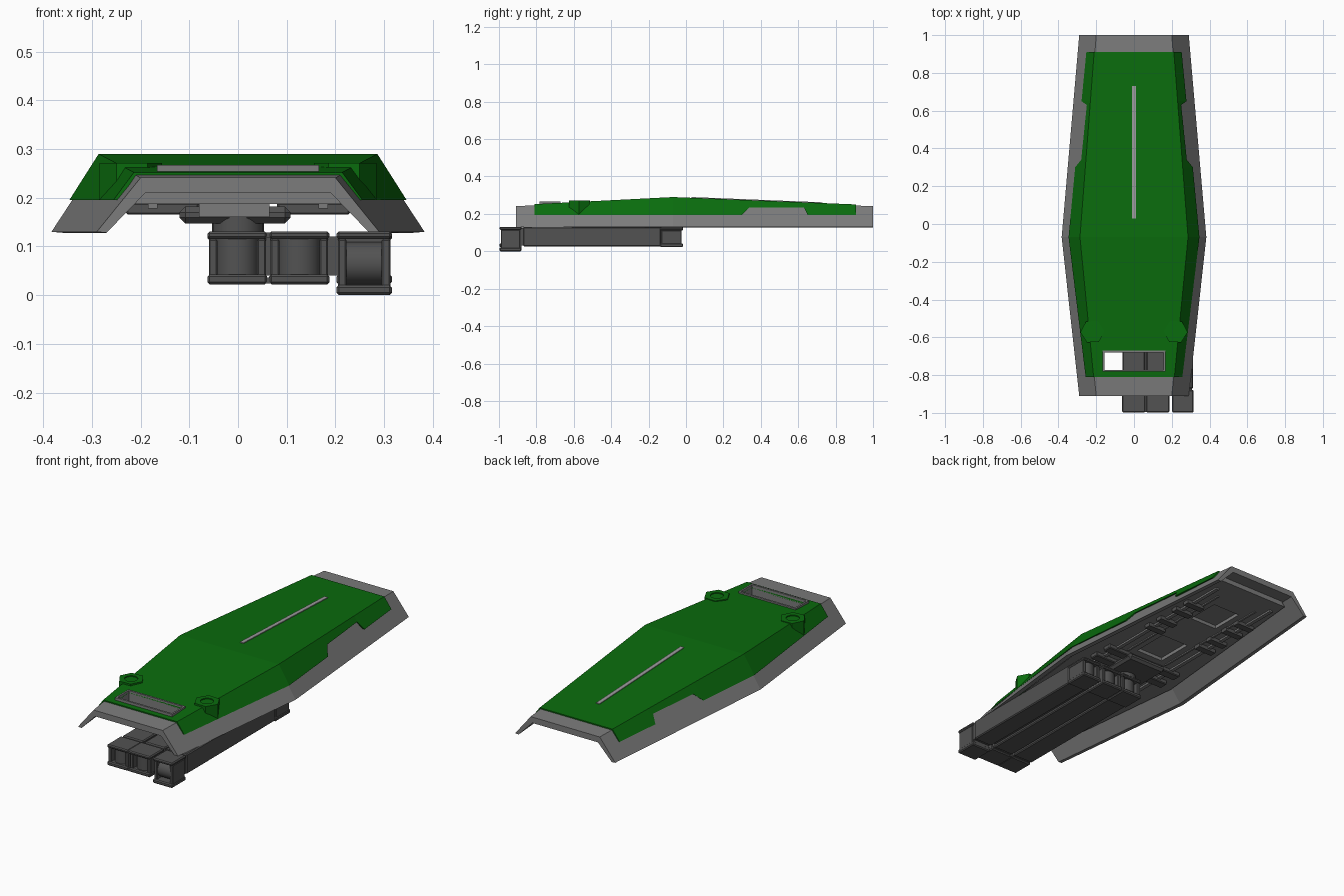
import bpy, bmesh, math
from mathutils import Matrix, Vector

if "Cube" in bpy.data.objects:
    bpy.data.objects.remove(bpy.data.objects["Cube"])


def material(name, r, g, b):
    m = bpy.data.materials.new(name)
    m.diffuse_color = (r, g, b, 1)
    m.use_nodes = True
    m.node_tree.nodes["Principled BSDF"].inputs["Base Color"].default_value = m.diffuse_color
    return m


green = material("green_paint", 0.003, 0.15, 0.004)
mid = material("mid_grey", 0.2, 0.2, 0.2)
dark = material("dark_grey", 0.085, 0.085, 0.085)


def finish(name, bm, mat):
    bmesh.ops.recalc_face_normals(bm, faces=bm.faces[:])
    me = bpy.data.meshes.new(name)
    bm.to_mesh(me)
    bm.free()
    ob = bpy.data.objects.new(name, me)
    bpy.context.collection.objects.link(ob)
    me.materials.append(mat)
    return ob


def box(name, x0, x1, y0, y1, z0, z1, bevel=0, mat=dark):
    bm = bmesh.new()
    m = Matrix.Translation(((x0 + x1) / 2, (y0 + y1) / 2, (z0 + z1) / 2)) @ \
        Matrix.Diagonal((x1 - x0, y1 - y0, z1 - z0, 1))
    bmesh.ops.create_cube(bm, size=1, matrix=m)
    if bevel:
        bmesh.ops.bevel(bm, geom=bm.edges[:], offset=bevel, segments=1, affect='EDGES')
    return finish(name, bm, mat)


def cyl(name, loc, r, h, n, axis='Z', mat=dark, smooth=True, spin=0):
    bm = bmesh.new()
    rot = Matrix.Rotation(math.pi / 2, 4, 'Y') if axis == 'X' else Matrix.Rotation(spin, 4, 'Z')
    bmesh.ops.create_cone(bm, cap_ends=True, segments=n, radius1=r, radius2=r, depth=h,
                          matrix=Matrix.Translation(loc) @ rot)
    if smooth:
        for f in bm.faces:
            f.smooth = len(f.verts) == 4
        for e in bm.edges:
            e.smooth = e.calc_face_angle(0) < 0.7
    return finish(name, bm, mat)


def loft(name, sections, mat):
    """sections: (y, outer half profile, inner half profile), mirrored in x."""
    bm = bmesh.new()
    rings = []
    for y, outer, inner in sections:
        pts = outer + [(-x, z) for x, z in reversed(outer)] + \
            [(-x, z) for x, z in inner] + list(reversed(inner))
        rings.append([bm.verts.new((x, y, z)) for x, z in pts])
    n = len(rings[0])
    for a, b in zip(rings, rings[1:]):
        for i in range(n):
            j = (i + 1) % n
            bm.faces.new((a[i], a[j], b[j], b[i]))
    bm.faces.new(rings[0])
    bm.faces.new(rings[-1])
    return finish(name, bm, mat)


def cut(targets, cutter):
    cutter.hide_render = True
    cutter.data.materials.clear()
    for ob in targets:
        mod = ob.modifiers.new("cut", 'BOOLEAN')
        mod.operation, mod.solver, mod.object = 'DIFFERENCE', 'EXACT', cutter
        bpy.context.view_layer.objects.active = ob
        bpy.ops.object.modifier_apply(modifier=mod.name)
    bpy.data.objects.remove(cutter)


# shield frame: bent shell with a flat top and sloping sides
def end(y):
    return (y, [(0.29, 0.13), (0.20, 0.241)], [(0.27, 0.128), (0.19, 0.21)])


frame = loft("shield_frame", [
    end(-0.91),
    (-0.07, [(0.383, 0.13), (0.282, 0.284)], [(0.36, 0.128), (0.265, 0.25)]),
    end(1.0)], mid)

# green armour plate with a notch in each side
sections = []
for y, zb in [(-0.81, .195), (-0.07, .195), (0.30, .195), (0.34, .235),
              (0.63, .235), (0.65, .195), (0.91, .195)]:
    t = (0.91 + y) / 0.84 if y <= -0.07 else (1 - y) / 1.07
    xo, xt, zt = 0.29 + 0.093 * t, 0.20 + 0.082 * t, 0.241 + 0.043 * t
    xb = xt + (xo - xt) * (zt - zb) / (zt - 0.13)
    sections.append((y, [(xb + .006, zb), (xt + .004, zt + .006)],
                     [(xb - .006, zb), (xt - .006, zt - .006)]))
armour = loft("green_armour", sections, green)

# inner panel filling the underside
bm = bmesh.new()
outline = [(0.215, -0.86), (0.30, -0.07), (0.205, 0.93)]
outline += [(-x, y) for x, y in reversed(outline)]
face = bm.faces.new([bm.verts.new((x, y, 0.187)) for x, y in outline])
for v in bmesh.ops.extrude_face_region(bm, geom=[face])["geom"]:
    if isinstance(v, bmesh.types.BMVert):
        v.co += Vector((-0.02 if v.co.x > 0 else 0.02, 0, 0.025))
panel = finish("inner_panel", bm, mid)
for y0, y1 in [(0.54, 0.72), (0.12, 0.32)]:
    cut([panel], box("recess_cutter", -0.08, 0.08, y0, y1, 0.15, 0.205))

# viewing slot with raised rim, cut right through
rim = box("slot_rim", -0.166, 0.166, -0.782, -0.67, 0.20, 0.267, mat=mid)
cut([rim, frame, armour, panel], box("slot_cutter", -0.157, 0.157, -0.772, -0.68, 0.1, 0.4))

# centre strip lying along the sloping top
bm = bmesh.new()
bmesh.ops.create_cube(bm, size=1, matrix=Matrix.Diagonal((0.02, 0.70, 0.012, 1)))
for v in bm.verts:
    v.co.y += 0.38
    v.co.z += 0.245 + 0.043 * (1 - v.co.y) / 1.07
finish("centre_strip", bm, material("light_grey", 0.33, 0.33, 0.33))

# hexagonal bolts with round sockets
for s in (-1, 1):
    bolt = cyl("hex_bolt", (s * 0.22, -0.57, 0.233), 0.064, 0.076, 6, mat=green,
               smooth=False, spin=math.pi / 6 - s * 0.04)
    cut([bolt], cyl("socket_cutter", (s * 0.22, -0.57, 0.274), 0.032, 0.016, 16, smooth=False))

# rails, clips and arms on the underside
for s in (-1, 1):
    def side(name, a, b, *rest, mat=dark):
        box(name, min(s * a, s * b), max(s * a, s * b), *rest, mat=mat)
    side("long_rail", 0.165, 0.185, -0.60, 0.86, 0.178, 0.19, 0, mat=mid)
    side("inner_rail", 0.115, 0.125, 0.10, 0.80, 0.181, 0.19, 0, mat=mid)
    for y in (0.36, 0.45, 0.57, 0.66):
        side("rail_clip", 0.11, 0.215, y - 0.018, y + 0.018, 0.168, 0.19)
    for y in (-0.04, 0.06):
        side("mount_arm", 0.08, 0.23, y - 0.025, y + 0.025, 0.165, 0.19, 0.004)

# mount between panel and launcher
box("mount_base", -0.12, 0.108, -0.12, 0.10, 0.147, 0.182, 0.012)
box("mount_block", -0.08, 0.065, -0.16, 0.06, 0.16, 0.20, mat=mid)
cyl("mount_pivot", (0, -0.07, 0.14), 0.053, 0.04, 24)


# launcher: three tubes side by side with open end caps
def cap(x0, x1, y0, y1, z0, z1, front, axis):
    p = 0.016
    box("cap_top", x0, x1, y0, y1, z1 - p, z1, 0.005)
    box("cap_bottom", x0, x1, y0, y1, z0, z0 + p * 1.3, 0.005)
    for a in (x0 + 0.003, x1 - 0.021):
        box("cap_post", a, a + 0.018, y0 + 0.008, y1 - 0.008, z0 + p, z1 - p, 0.003)
    r = min(y1 - y0, x1 - x0) * 0.38
    yc = y0 + r + 0.012 if front else y1 - r - 0.012
    h = (z1 - z0 if axis == 'Z' else x1 - x0) - 0.024
    cyl("cap_roller", ((x0 + x1) / 2, yc, (z0 + z1) / 2), r, h, 24, axis)
    box("cap_core", x0 + 0.01, x1 - 0.01, min(yc, y1 if front else y0),
        max(yc, y1 if front else y0), z0 + p, z1 - p)


for x0, x1, zlow, axis in [(-0.063, 0.060, 0.022, 'Z'), (0.064, 0.188, 0.022, 'Z'),
                           (0.202, 0.316, 0.0, 'X')]:
    box("launcher_tube", x0 + 0.003, x1 - 0.003, -0.87, -0.135, 0.026, 0.13, 0.005)
    cap(x0, x1, -0.997, -0.88, zlow, 0.131, True, axis)
    cap(x0, x1, -0.14, -0.015, 0.022, 0.128, False, 'Z')
    box("tube_neck", x0 + 0.008, x1 - 0.008, -0.89, -0.86, 0.03, 0.125)
box("tube_joiner", -0.03, 0.28, -0.86, -0.15, 0.04, 0.12)

# plates that join the two inner front caps
for z in (0.024, 0.117):
    box("cap_bridge", 0.05, 0.075, -0.994, -0.882, z, z + 0.012)
